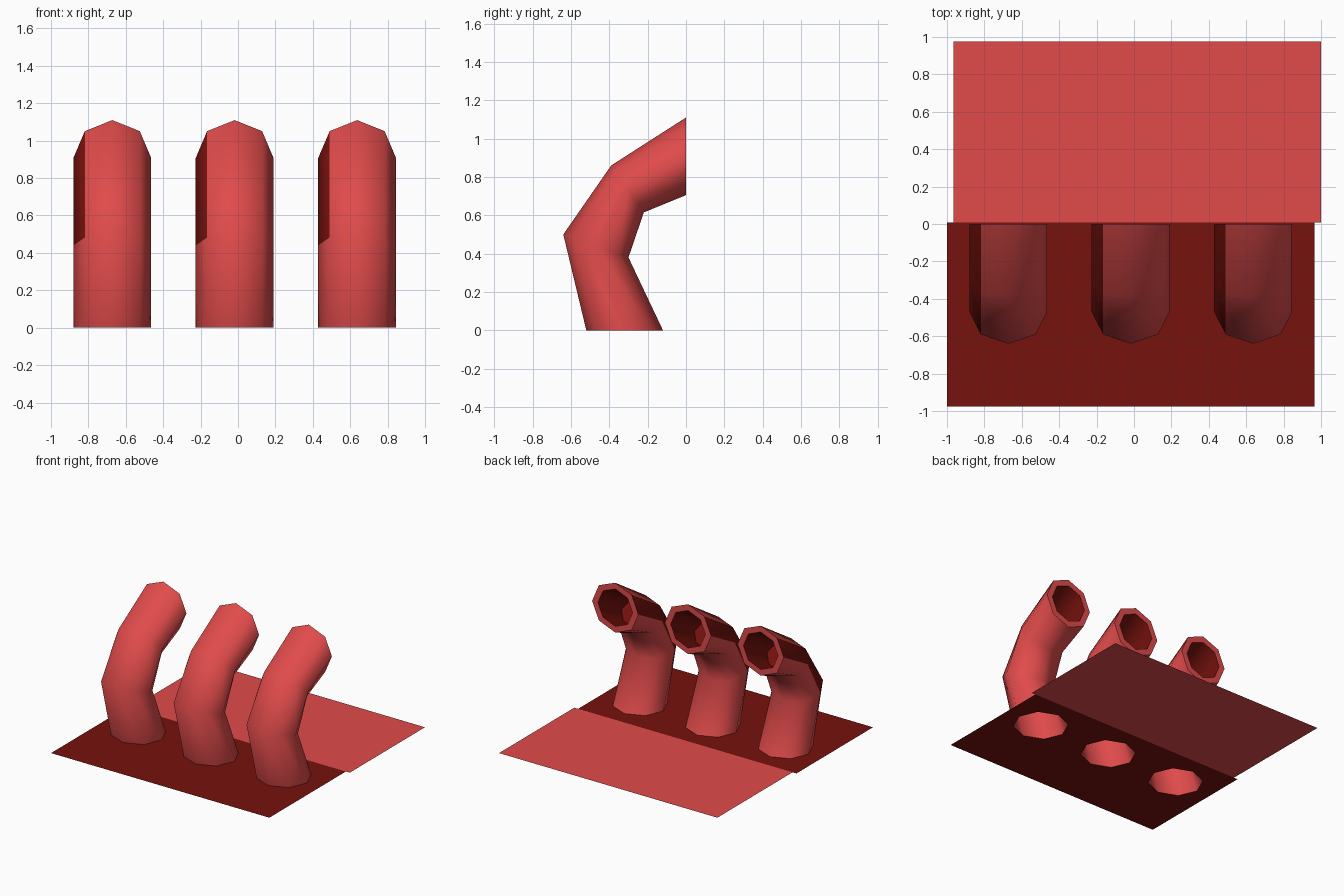
import bpy, bmesh, math

if "Cube" in bpy.data.objects:
    bpy.data.objects.remove(bpy.data.objects["Cube"])

SIDES = 8
R = 0.208
PIPE_X = (-0.672, -0.018, 0.637)
# (outer bend point, inner bend point) of each ring, as y, z
RINGS = [((-0.52, 0.0), (-0.12, 0.0)),
         ((-0.64, 0.50), (-0.30, 0.38)),
         ((-0.39, 0.86), (-0.22, 0.615)),
         ((0.0, 1.11), (0.0, 0.705))]


def material(name, color):
    m = bpy.data.materials.new(name)
    m.diffuse_color = color
    m.use_nodes = True
    m.node_tree.nodes["Principled BSDF"].inputs["Base Color"].default_value = m.diffuse_color
    return m


red = material("red", (0.75, 0.07, 0.07, 1))
dark = material("dark_red", (0.18, 0.006, 0.004, 1))


def finish(bm, name, mats):
    mesh = bpy.data.meshes.new(name)
    bm.to_mesh(mesh)
    bm.free()
    for m in mats:
        mesh.materials.append(m)
    ob = bpy.data.objects.new(name, mesh)
    bpy.context.collection.objects.link(ob)
    return ob


def ring_points(cx, outer, inner, scale=1.0):
    cy, cz = (outer[0] + inner[0]) / 2, (outer[1] + inner[1]) / 2
    hy, hz = (outer[0] - inner[0]) / 2, (outer[1] - inner[1]) / 2
    pts = []
    for k in range(SIDES):
        a = math.tau * k / SIDES
        c = math.cos(a) * scale
        pts.append((cx - R * scale * math.sin(a), cy + hy * c, cz + hz * c))
    return pts


def pipe(name, cx):
    bm = bmesh.new()
    # outer wall, then rim, then recessed lining
    loops = [ring_points(cx, o, i) for o, i in RINGS]
    loops.append(ring_points(cx, *RINGS[3], 0.75))
    loops.append(ring_points(cx, *RINGS[2], 0.75))
    rows = [[bm.verts.new(p) for p in loop] for loop in loops]
    for s in range(len(rows) - 1):
        for k in range(SIDES):
            n = (k + 1) % SIDES
            f = bm.faces.new((rows[s][k], rows[s][n], rows[s + 1][n], rows[s + 1][k]))
            f.smooth = s != 3
            # dark lining and dark strip on the left of the upper bends
            f.material_index = int(s == 4 or (s in (1, 2) and k == 1))
    # closed end of the recess
    bm.faces.new(rows[-1]).material_index = 1
    bmesh.ops.recalc_face_normals(bm, faces=bm.faces)
    # crisp rim edges
    for row in rows[3:]:
        for k in range(SIDES):
            e = bm.edges.get((row[k], row[(k + 1) % SIDES]))
            e.smooth = False
    return finish(bm, name, [red, dark])


def sheet(name, x0, x1, y0, y1, mat, holes=()):
    bm = bmesh.new()
    outlines = [[(x0, y0, 0), (x1, y0, 0), (x1, y1, 0), (x0, y1, 0)], *holes]
    for pts in outlines:
        vs = [bm.verts.new(p) for p in pts]
        for k in range(len(vs)):
            bm.edges.new((vs[k], vs[(k + 1) % len(vs)]))
    bmesh.ops.triangle_fill(bm, edges=bm.edges[:], use_beauty=True, normal=(0, 0, 1))
    for f in bm.faces:
        f.normal_update()
        if f.normal.z < 0:
            f.normal_flip()
    return finish(bm, name, [mat])


# three bent pipes
for n, x in enumerate(PIPE_X):
    pipe(f"bent_pipe_{n + 1}", x)

# floor sheets: front one is pierced under each pipe
sheet("front_sheet", -1.0, 0.965, -0.975, 0.008, dark,
      [ring_points(x, *RINGS[0]) for x in PIPE_X])
sheet("back_sheet", -0.965, 1.0, 0.008, 0.975, red)
